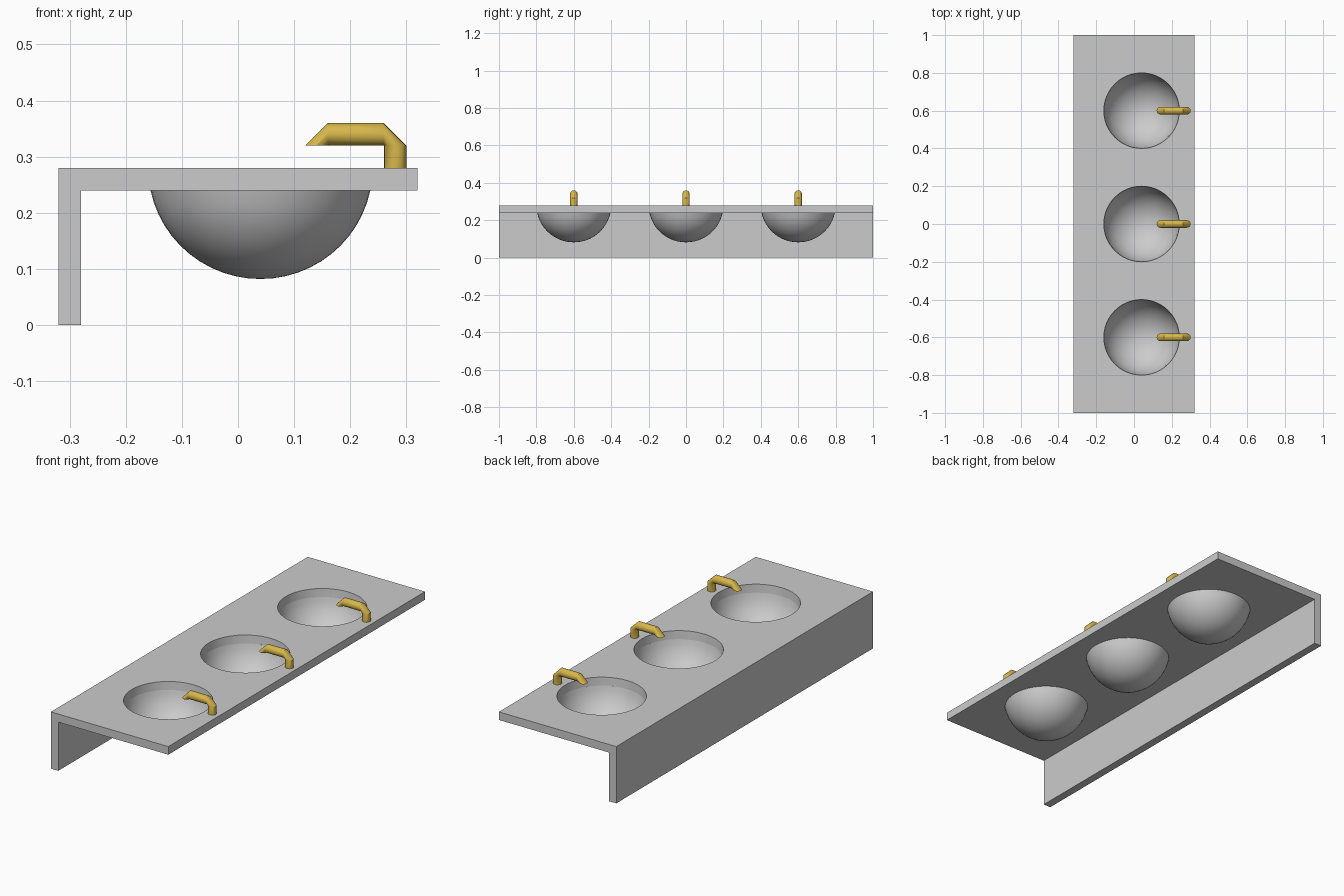
import bpy, bmesh, math
from mathutils import Vector

if "Cube" in bpy.data.objects:
    bpy.data.objects.remove(bpy.data.objects["Cube"])

BASIN_X, TOP, UNDER, R = 0.04, 0.28, 0.24, 0.2
BASIN_YS = (-0.6, 0.0, 0.6)
SEG = 48


def material(name, rgb):
    m = bpy.data.materials.new(name)
    m.diffuse_color = (*rgb, 1)
    m.use_nodes = True
    m.node_tree.nodes["Principled BSDF"].inputs["Base Color"].default_value = m.diffuse_color
    return m


grey = material("light grey stone", (0.6, 0.6, 0.6))
gold = material("brass", (0.68, 0.47, 0.07))


def make(name, bm, mat, smooth=True):
    bmesh.ops.recalc_face_normals(bm, faces=bm.faces)
    me = bpy.data.meshes.new(name)
    bm.to_mesh(me)
    bm.free()
    ob = bpy.data.objects.new(name, me)
    bpy.context.collection.objects.link(ob)
    me.materials.append(mat)
    if smooth:
        bpy.ops.object.select_all(action='DESELECT')
        ob.select_set(True)
        bpy.context.view_layer.objects.active = ob
        bpy.ops.object.shade_smooth_by_angle(angle=math.radians(30))
    return ob


def loft(bm, rings):
    """Bridge consecutive rings of points with quads; return the vertex rings."""
    rs = [[bm.verts.new(p) for p in ring] for ring in rings]
    for a, b in zip(rs, rs[1:]):
        for i in range(len(a)):
            j = (i + 1) % len(a)
            bm.faces.new((a[i], a[j], b[j], b[i]))
    return rs


def circle(c, u, v, r, n):
    c, u, v = Vector(c), Vector(u), Vector(v)
    return [c + r * (math.cos(2 * math.pi * i / n) * u + math.sin(2 * math.pi * i / n) * v)
            for i in range(n)]


def flat_ring(y, z, r):
    return circle((BASIN_X, y, z), (1, 0, 0), (0, 1, 0), r, SEG)


# Counter: L-shaped profile swept along y
bm = bmesh.new()
profile = [(-0.32, 0), (-0.28, 0), (-0.28, UNDER), (0.32, UNDER), (0.32, TOP), (-0.32, TOP)]
ends = [[bm.verts.new((x, y, z)) for x, z in profile] for y in (-1, 1)]
for e in ends:
    bm.faces.new(e)
for i in range(6):
    j = (i + 1) % 6
    bm.faces.new((ends[0][i], ends[0][j], ends[1][j], ends[1][i]))
counter = make("counter", bm, grey, smooth=False)

# Basin openings: slightly tapered cutters
rim_low = 0.196
slope = (R - rim_low) / (TOP - UNDER)
bm = bmesh.new()
for y in BASIN_YS:
    a, b = loft(bm, [flat_ring(y, UNDER - 0.02, rim_low - 0.02 * slope),
                     flat_ring(y, TOP + 0.02, R + 0.02 * slope)])
    bm.faces.new(a)
    bm.faces.new(b)
cutter = make("opening_cutter", bm, grey, smooth=False)
cutter.hide_render = True
mod = counter.modifiers.new("openings", 'BOOLEAN')
mod.operation = 'DIFFERENCE'
mod.solver = 'EXACT'
mod.object = cutter
bpy.context.view_layer.objects.active = counter
bpy.ops.object.modifier_apply(modifier=mod.name)
bpy.data.objects.remove(cutter)
bpy.ops.object.select_all(action='DESELECT')
counter.select_set(True)
bpy.ops.object.shade_smooth_by_angle(angle=math.radians(30))

# Ring frames of the tap: centre x, centre z, outward direction (x, z)
TAP = [(0.28, 0.28, (1, 0)), (0.28, 0.32, (1, 0)), (0.26, 0.34, (0, 1)),
       (0.16, 0.34, (0, 1)), (0.14, 0.32, (-1, 0))]

for k, y in enumerate(BASIN_YS, 1):
    # Basin: spherical bowl below the opening
    bm = bmesh.new()
    start = math.asin((TOP - UNDER) / R)
    n = 12
    angles = [start + (math.pi / 2 - start) * i / n for i in range(n)]
    rings = loft(bm, [flat_ring(y, TOP - 0.198 * math.sin(a) - (0.0004 if i == 0 else 0),
                                R * math.cos(a)) for i, a in enumerate(angles)])
    pole = bm.verts.new((BASIN_X, y, TOP - 0.198))
    last = rings[-1]
    for i in range(SEG):
        bm.faces.new((last[i], last[(i + 1) % SEG], pole))
    basin = make(f"basin_{k}", bm, grey)
    # open surface: make normals face up into the bowl
    if basin.data.polygons[-1].normal.z < 0:
        basin.data.flip_normals()

    # Tap: round tube with two chamfered elbows
    bm = bmesh.new()
    rings = loft(bm, [circle((x, y, z), (d[0], 0, d[1]), (0, 1, 0), 0.02, 16)
                      for x, z, d in TAP])
    bm.faces.new(rings[0])
    bm.faces.new(rings[-1])
    bmesh.ops.remove_doubles(bm, verts=bm.verts, dist=1e-5)
    make(f"tap_{k}", bm, gold)
